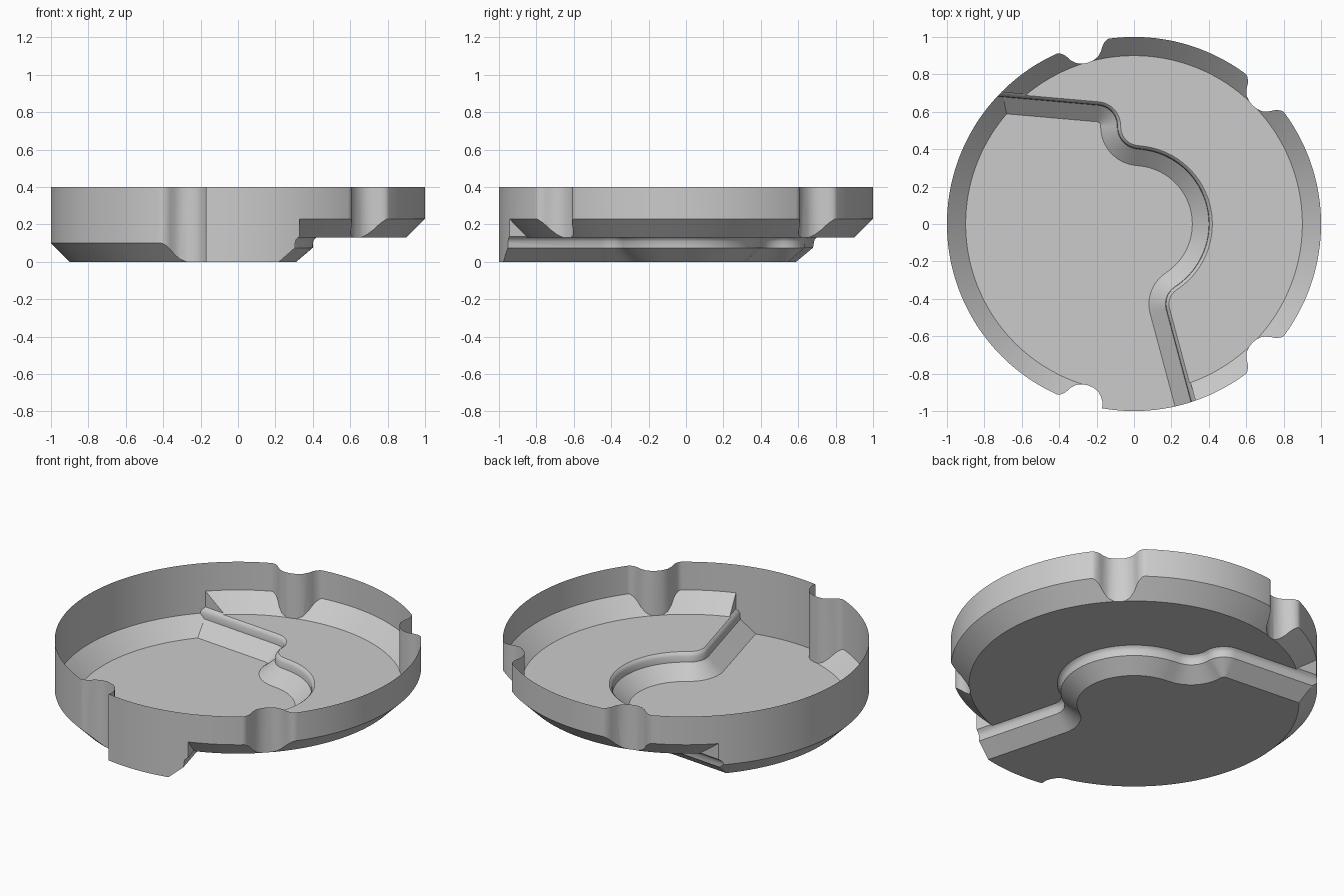
import bpy, bmesh
from math import sin, cos, radians, degrees
from mathutils import Vector, Matrix

default = bpy.data.objects.get("Cube")
if default:
    bpy.data.objects.remove(default)

SEGMENTS = 240


def loft(name, loops):
    """Closed solid skinned through equal-length loops, capped at both ends."""
    bm = bmesh.new()
    rings = [[bm.verts.new(p) for p in loop] for loop in loops]
    n = len(rings[0])
    for low, high in zip(rings, rings[1:]):
        for i in range(n):
            j = (i + 1) % n
            bm.faces.new((low[i], low[j], high[j], high[i]))
    bm.faces.new(rings[0][::-1])
    bm.faces.new(rings[-1])
    bmesh.ops.recalc_face_normals(bm, faces=bm.faces)
    mesh = bpy.data.meshes.new(name)
    bm.to_mesh(mesh)
    bm.free()
    obj = bpy.data.objects.new(name, mesh)
    bpy.context.collection.objects.link(obj)
    return obj


def circle(z, radius_at):
    angles = [-180 + 360 * i / SEGMENTS for i in range(SEGMENTS)]
    return [(radius_at(a) * cos(radians(a)), radius_at(a) * sin(radians(a)), z)
            for a in angles]


def combine(target, tool, operation):
    """Apply a boolean and discard the tool."""
    tool.hide_render = True
    mod = target.modifiers.new("cut", "BOOLEAN")
    mod.object = tool
    mod.operation = operation
    mod.solver = "EXACT"
    bpy.context.view_layer.objects.active = target
    bpy.ops.object.modifier_apply(modifier=mod.name)
    bpy.data.objects.remove(tool)


def arc(cx, cy, r, start, end, steps):
    angles = [radians(start + (end - start) * i / steps) for i in range(steps + 1)]
    return [Vector((cx + r * cos(a), cy + r * sin(a))) for a in angles]


def step_loop(z, d):
    """Winding floor step moved by d towards the deep side, closed around the right."""
    curve = arc(-0.2, 0.525, 0.11 - d, 85, 0, 12)
    curve += arc(0.03, 0.52, 0.12 + d, 180, 267, 12)
    curve += arc(0, 0, 0.4 - d, 85, -57, 40)
    curve += arc(0.278, -0.428, 0.11 + d, 123, 195, 10)
    curve.insert(0, curve[0] + Vector((-1.2, 0.105)))
    curve.append(curve[-1] + Vector((0.234, -0.873)))
    curve += [Vector((2, -1.4)), Vector((2, 2)), Vector((-1.4, 2))]
    return [(p.x, p.y, z) for p in curve]


# Round tray, chamfered below except along the front lip
def foot_radius(angle):
    return 1.0 if -106 < angle < -50 else 0.9


tray = loft("tray_shell", [circle(0, foot_radius),
                           circle(0.1, lambda a: 1.0),
                           circle(0.4, lambda a: 1.0)])

# Raised half of the floor: space below it, limited by the winding step
underside = loft("underside_cutter", [circle(-0.2, lambda a: 1.3),
                                      circle(0.53, lambda a: 1.3),
                                      circle(0.13, lambda a: 0.9)])
step_profile = [(-0.3, 0.1), (-0.01, 0.1), (0.075, 0), (0.108, -0.002),
                (0.122, -0.009), (0.135, -0.025), (0.7, -0.025)]
step = loft("step_cutter", [step_loop(z, d) for z, d in step_profile])
combine(underside, step, "INTERSECT")
combine(tray, underside, "DIFFERENCE")

# Rim notches, as half profiles of (radius, sideways)
rounded = [(0.9, 0.03), (0.912, 0.06), (0.935, 0.084), (0.96, 0.1),
           (0.976, 0.114), (0.987, 0.132), (0.994, 0.16), (1.0, 0.2), (1.3, 0.2)]
sharp = rounded[:4] + [(0.985, 0.106), (1.3, 0.11)]
for angle, side in ((45, rounded), (106, rounded), (-45, rounded), (-106, sharp)):
    outline = [(u, -v) for u, v in reversed(rounded)] + [(0.897, 0)] + side
    turn = Matrix.Rotation(radians(angle), 3, "Z")
    notch = loft("notch_cutter", [[turn @ Vector((u, v, z)) for u, v in outline]
                                  for z in (-0.2, 0.6)])
    combine(tray, notch, "DIFFERENCE")

# Open the top so that only the thin shell remains
bm = bmesh.new()
bm.from_mesh(tray.data)
lid = [f for f in bm.faces if all(v.co.z > 0.399 for v in f.verts)]
bmesh.ops.delete(bm, geom=lid, context="FACES")
bm.to_mesh(tray.data)
bm.free()

bpy.ops.object.select_all(action="DESELECT")
tray.select_set(True)
bpy.context.view_layer.objects.active = tray
bpy.ops.object.shade_smooth_by_angle(angle=radians(28))
